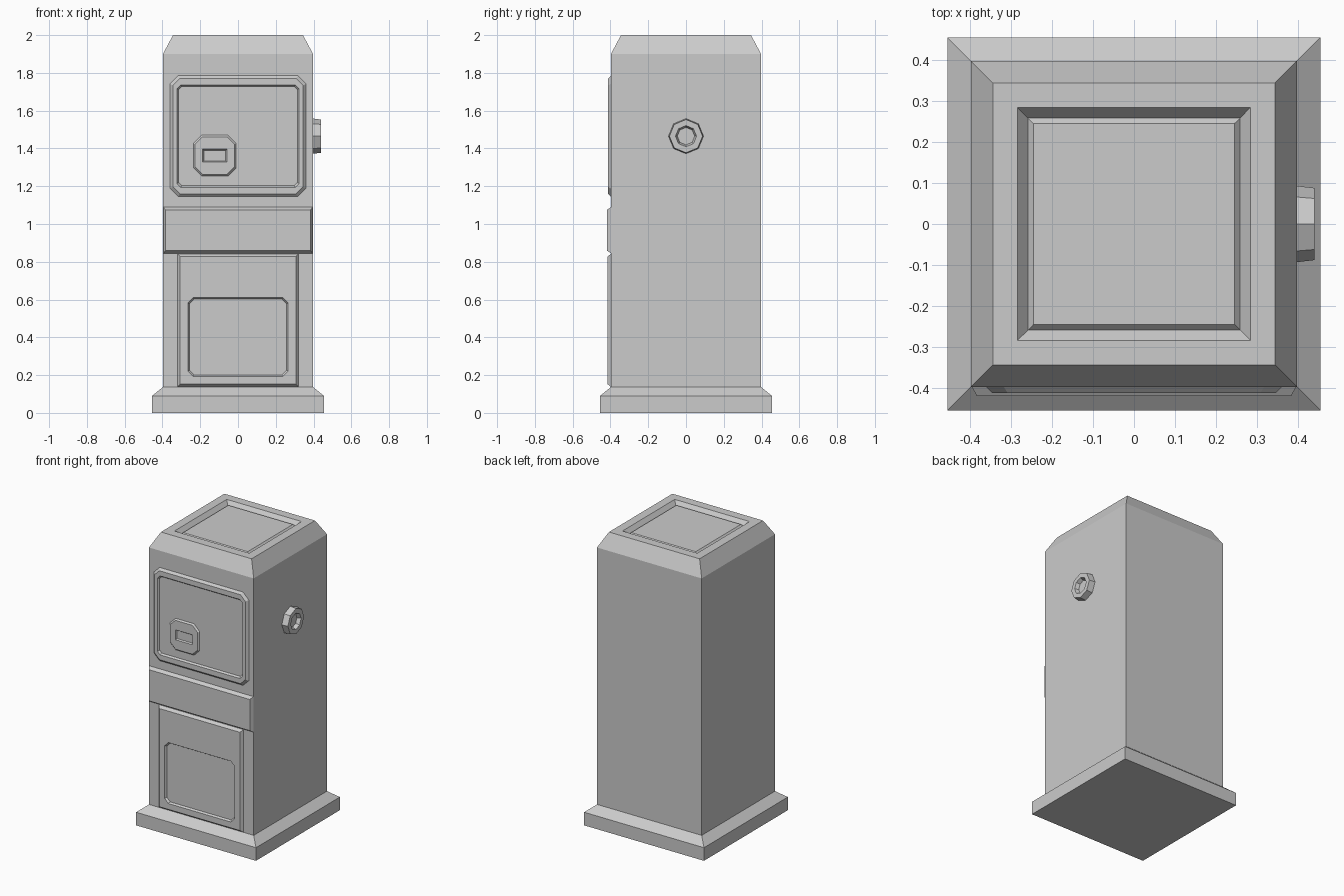
import bpy
import bmesh
from math import cos, sin, pi
from mathutils import Vector

cube = bpy.data.objects.get("Cube")
if cube:
    bpy.data.objects.remove(cube, do_unlink=True)

grey = bpy.data.materials.new("plain_grey")
grey.use_nodes = True
COLOUR = (0.6, 0.6, 0.6, 1)
grey.diffuse_color = COLOUR
grey.node_tree.nodes["Principled BSDF"].inputs["Base Color"].default_value = COLOUR

HALF = 0.3975  # half width of the cabinet


def loft(name, rings):
    """Skin equal-length point rings in order and cap both ends."""
    bm = bmesh.new()
    loops = [[bm.verts.new(p) for p in ring] for ring in rings]
    n = len(loops[0])
    for a, b in zip(loops, loops[1:]):
        for i in range(n):
            j = (i + 1) % n
            bm.faces.new((a[i], a[j], b[j], b[i]))
    bm.faces.new(loops[0])
    bm.faces.new(loops[-1])
    bmesh.ops.remove_doubles(bm, verts=bm.verts, dist=1e-5)
    bmesh.ops.recalc_face_normals(bm, faces=bm.faces)
    mesh = bpy.data.meshes.new(name)
    bm.to_mesh(mesh)
    bm.free()
    mesh.materials.append(grey)
    obj = bpy.data.objects.new(name, mesh)
    bpy.context.collection.objects.link(obj)
    return obj


def square(half, z):
    return [(x * half, y * half, z) for x, y in ((-1, -1), (1, -1), (1, 1), (-1, 1))]


def panel_ring(cx, cz, hw, hh, cut, out):
    """Rectangle with cut corners, standing 'out' from the front wall."""
    pts = []
    for sx, sz in ((1, 1), (-1, 1), (-1, -1), (1, -1)):
        corner = [(hw, hh - cut), (hw - cut, hh)]
        if sx * sz < 0:
            corner.reverse()
        pts += [(cx + sx * u, -HALF - out, cz + sz * v) for u, v in corner]
    return pts


def panel(name, cx, cz, steps):
    return loft(name, [panel_ring(cx, cz, *s) for s in steps])


# Plinth with sloped shoulder
loft("plinth", [square(0.455, 0), square(0.455, 0.09), square(HALF, 0.137)])

# Cabinet with chamfered top and a groove around the lid panel
loft("cabinet", [square(h, z) for h, z in (
    (HALF, 0.13), (HALF, 1.9), (0.344, 2.0), (0.284, 2.0),
    (0.259, 1.97), (0.245, 1.985))])

# Upper door: raised frame around a sunken field
panel("upper_door", 0, 1.465, (
    (0.36, 0.32, 0.043, -0.01), (0.36, 0.32, 0.043, 0.0),
    (0.345, 0.305, 0.037, 0.015), (0.323, 0.271, 0.02, 0.015),
    (0.314, 0.262, 0.016, 0.003)))

# Lock plate with a slot
panel("lock_plate", -0.123, 1.362, (
    (0.113, 0.108, 0.043, 0.0), (0.113, 0.108, 0.043, 0.003),
    (0.104, 0.099, 0.039, 0.013), (0.064, 0.034, 0, 0.013),
    (0.058, 0.028, 0, 0.004)))

# Raised band across the middle
panel("middle_band", 0, 0.967, (
    (0.395, 0.122, 0, -0.01), (0.395, 0.122, 0, 0.0),
    (0.383, 0.107, 0, 0.022)))

# Lower door with a sunken window
panel("lower_door", 0, 0.49, (
    (0.321, 0.352, 0, -0.01), (0.321, 0.352, 0, 0.0),
    (0.306, 0.337, 0, 0.019)) )
bpy.data.objects.remove(bpy.data.objects["lower_door"], do_unlink=True)
door = [panel_ring(0, 0.49, *s) for s in (
    (0.321, 0.352, 0, -0.01), (0.321, 0.352, 0, 0.0), (0.306, 0.337, 0, 0.019))]
window = [panel_ring(0, 0.402, *s) for s in (
    (0.265, 0.209, 0.028, 0.019), (0.257, 0.201, 0.025, 0.006))]
loft("lower_door", door + window)


# Octagonal side knob with a hollow centre
def octagon(radius, x):
    return [Vector((x, radius * cos(i * pi / 4), 1.465 + radius * sin(i * pi / 4)))
            for i in range(8)]


loft("side_knob", [octagon(r, x) for r, x in (
    (0.093, HALF - 0.01), (0.093, HALF), (0.088, 0.44),
    (0.056, 0.44), (0.046, 0.415))])
